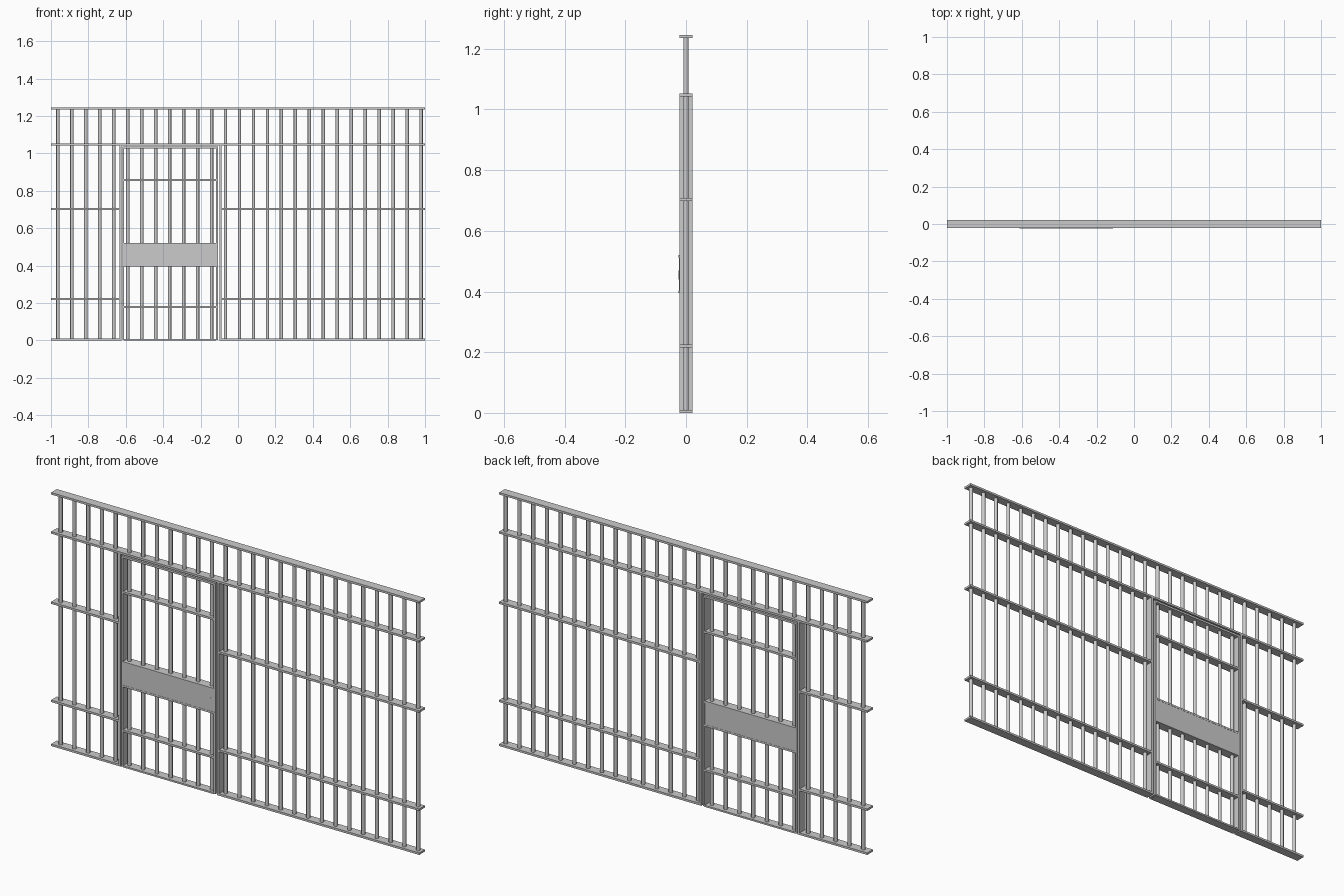
import bpy, bmesh
from mathutils import Matrix

if "Cube" in bpy.data.objects:
    bpy.data.objects.remove(bpy.data.objects["Cube"])

D = 0.022          # half depth of the flat strips
H = 1.245          # overall height


def new_object(name, bm):
    me = bpy.data.meshes.new(name)
    bm.to_mesh(me)
    bm.free()
    ob = bpy.data.objects.new(name, me)
    bpy.context.collection.objects.link(ob)
    return ob


def boxes(name, items):
    """items: (x0, x1, y0, y1, z0, z1)"""
    bm = bmesh.new()
    for x0, x1, y0, y1, z0, z1 in items:
        m = Matrix.Translation(((x0 + x1) / 2, (y0 + y1) / 2, (z0 + z1) / 2))
        m = m @ Matrix.Diagonal((x1 - x0, y1 - y0, z1 - z0, 1))
        bmesh.ops.create_cube(bm, size=1, matrix=m)
    return new_object(name, bm)


def bars(name, items, r=0.009):
    """items: (x, z0, z1) upright round bars"""
    bm = bmesh.new()
    for x, z0, z1 in items:
        bmesh.ops.create_cone(bm, cap_ends=True, segments=12, radius1=r, radius2=r,
                              depth=z1 - z0, matrix=Matrix.Translation((x, 0, (z0 + z1) / 2)))
    ob = new_object(name, bm)
    for p in ob.data.polygons:
        p.use_smooth = len(p.vertices) == 4
    return ob


# door opening and bar spacing
L0, L1 = -0.633, -0.622
R0, R1 = -0.098, -0.087
xs = [-0.963 + i * 0.0747 for i in range(27)]
door_xs = [x for x in xs if L1 < x < R0]
wall_xs = [x for x in xs if x not in door_xs]

# wall bars, short ones above the door
bars("wall_bars", [(x, 0.005, H - 0.005) for x in wall_xs])
bars("bars_above_door", [(x, 1.048, H - 0.005) for x in door_xs])

# full-width rails
boxes("long_rails", [(-1, 1, -D, D, z0, z1) for z0, z1 in ((H - 0.01, H), (1.043, 1.053))])

# rails broken by the door opening
boxes("side_rails", [(a, b, -D, D, z0, z0 + 0.01)
                     for a, b in ((-1, L0), (R1, 1))
                     for z0 in (0, 0.216, 0.698)])

# door surround
boxes("door_posts", [(a, b, -D, D, 0, 1.043) for a, b in ((L0, L1), (R0, R1))])

# door leaf: stiles, rails, bars
S0, S1 = -0.618, -0.108
boxes("door_stiles", [(S0, S0 + 0.009, -D, D, 0.002, 1.037),
                      (S1 - 0.009, S1, -D, D, 0.002, 1.037)])
boxes("door_rails", [(S0 + 0.009, S1 - 0.009, -D, D, z0, z1)
                     for z0, z1 in ((0, 0.008), (0.174, 0.184), (0.853, 0.863), (1.027, 1.037))])
bars("door_bars", [(x, a, b) for x in door_xs for a, b in ((0.004, 0.4), (0.515, 1.03))])

# lock panel with edge strips and keyhole plate
boxes("lock_panel", [(S0 + 0.005, S1 - 0.003, -0.023, D - 0.001, 0.402, 0.513)])
boxes("lock_panel_edges", [(S0 + 0.005, S1 - 0.003, -D - 0.002, D, z, z + 0.009)
                           for z in (0.395, 0.511)])
boxes("keyhole_plate", [(-0.138, -0.130, -0.0245, -0.022, 0.44, 0.47)])
